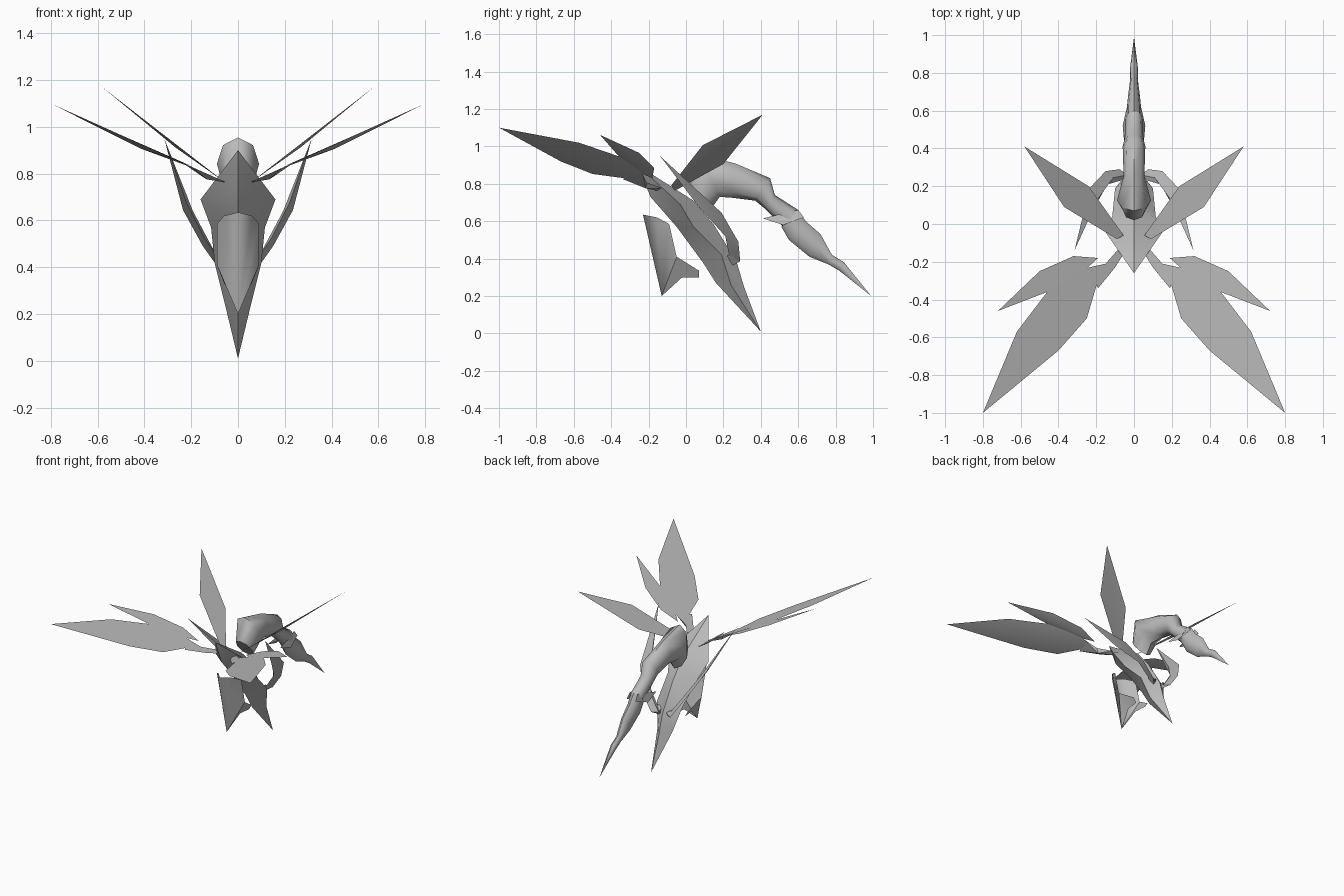
import bpy, math
from mathutils import Vector

cube = bpy.data.objects.get("Cube")
if cube:
    bpy.data.objects.remove(cube)

grey = bpy.data.materials.new("plain grey")
grey.use_nodes = True
COLOUR = (0.5, 0.5, 0.5, 1)
grey.diffuse_color = COLOUR
grey.node_tree.nodes["Principled BSDF"].inputs["Base Color"].default_value = COLOUR


def make(name, verts, faces, mirror=False, smooth=30):
    mesh = bpy.data.meshes.new(name)
    mesh.from_pydata([tuple(v) for v in verts], [], faces)
    mesh.materials.append(grey)
    obj = bpy.data.objects.new(name, mesh)
    bpy.context.collection.objects.link(obj)
    bpy.ops.object.select_all(action='DESELECT')
    obj.select_set(True)
    bpy.context.view_layer.objects.active = obj
    bpy.ops.object.mode_set(mode='EDIT')
    bpy.ops.mesh.select_all(action='SELECT')
    bpy.ops.mesh.normals_make_consistent(inside=False)
    bpy.ops.object.mode_set(mode='OBJECT')
    bpy.ops.object.shade_smooth_by_angle(angle=math.radians(smooth))
    if mirror:
        obj.modifiers.new("mirror", 'MIRROR')
    return obj


def loft(name, rings, start=None, end=None, **kw):
    """Skin equal rings; each end closes to a point, or flat."""
    n = len(rings[0])
    verts = [p for ring in rings for p in ring]
    faces = [(r * n + i, r * n + (i + 1) % n, (r + 1) * n + (i + 1) % n, (r + 1) * n + i)
             for r in range(len(rings) - 1) for i in range(n)]
    for point, base in ((start, 0), (end, len(verts) - n)):
        if point:
            verts.append(point)
            faces += [(base + i, base + (i + 1) % n, len(verts) - 1) for i in range(n)]
        else:
            faces.append(tuple(range(base, base + n)))
    return make(name, verts, faces, **kw)


def blade(name, outline, height, slope, depth):
    """Flat-topped feather on a sloping plane, its underside swollen to a point."""
    top = [Vector((x, y, height + slope * x)) for x, y in outline]
    n = len(top)
    belly = sum(top, Vector()) / n - Vector((0, 0, depth))
    faces = [tuple(range(n))] + [(i, (i + 1) % n, n) for i in range(n)]
    return make(name, top + [belly], faces, mirror=True, smooth=20)


def oval(top, bottom, half_width, sides=8):
    """Ring across the middle plane between a top and a bottom (y, z) point."""
    t, b = Vector((0, *top)), Vector((0, *bottom))
    mid, half = (t + b) / 2, (t - b) / 2
    return [mid + half * math.cos(a) + Vector((half_width * math.sin(a), 0, 0))
            for a in (math.tau * i / sides for i in range(sides))]


def kite(keel, side, back):
    """Four-cornered body section from keel, side and back points."""
    x, y, z = side
    return [(0, *keel), (x, y, z), (0, *back), (-x, y, z)]


# Pointed body, with a flat sloping back and a keel
loft("body", [
    kite((-.19, .73), (.16, -.03, .69), (.04, .71)),
    kite((-.05, .57), (.115, .04, .57), (.15, .58)),
    kite((.09, .38), (.1, .19, .42), (.27, .385)),
    kite((.16, .27), (.06, .24, .26), (.31, .25)),
], start=(0, -.26, .9), end=(0, .4, .01), smooth=35)

# Arched neck and the slender head hanging from it
loft("neck", [
    oval((.02, .8), (.13, .66), .06),
    oval((.07, .955), (.18, .73), .09),
    oval((.26, .91), (.25, .725), .055),
    oval((.45, .83), (.37, .71), .06),
    oval((.475, .74), (.43, .66), .05),
    oval((.6, .66), (.52, .57), .045),
], smooth=50)
loft("head", [
    oval((.6, .66), (.51, .57), .042),
    oval((.64, .6), (.55, .5), .04),
    oval((.72, .53), (.66, .41), .03),
    oval((.78, .42), (.76, .37), .02),
    oval((.845, .38), (.82, .335), .02),
], end=(0, .99, .2), smooth=50)

# Swept-back barbs at the sides of the head
make("head_barbs", [(.05, .41, .615), (.06, .52, .58), (.035, .63, .62), (.03, .6, .66), (.03, .53, .61)],
     [(0, 1, 4), (1, 2, 4), (2, 3, 4), (3, 0, 4), (0, 1, 2, 3)], mirror=True)

# Large front wings: arm, main feather and side feather
blade("front_wing_arms", [(.05, -.15), (.08, -.13), (.15, -.21), (.24, -.23), (.19, -.34), (.1, -.23)],
      .74, .45, .025)
blade("front_wings", [(.17, -.23), (.25, -.23), (.36, -.28), (.46, -.36), (.62, -.57), (.8, -1),
                      (.4, -.67), (.25, -.5)], .74, .45, .02)
blade("side_feathers", [(.19, -.18), (.32, -.17), (.5, -.25), (.72, -.46), (.46, -.36), (.25, -.235)],
      .745, .44, .012)

# Upright rear wings
blade("rear_wings", [(.055, -.06), (.09, -.08), (.37, .09), (.58, .41), (.24, .2)], .72, .775, .015)

# Hooked limbs ending in long spikes
pairs = [((.075, .29, .385), (.07, .23, .42)),
         ((.15, .28, .49), (.14, .21, .52)),
         ((.235, .19, .645), (.22, .07, .675))]
limb_rings = []
for outer, inner in pairs:
    mid = (Vector(outer) + Vector(inner)) / 2
    limb_rings.append([outer, inner, mid + Vector((-.035, 0, -.02))])
loft("limbs", limb_rings, end=(.315, -.14, .95), mirror=True)

# Struts joining the limbs to the body
loft("limb_struts", [[(.03, .24, .36), (.03, .2, .4), (.03, .27, .4)], limb_rings[0]], mirror=True)

# Folded shield hanging in front
make("shield", [(0, -.23, .635), (.06, -.155, .62), (.09, -.09, .585), (.09, -.05, .41),
                (0, -.13, .2), (.06, .07, .335), (.04, .07, .3), (.03, -.02, .3)],
     [(0, 1, 2, 3, 4), (3, 5, 6, 7), (3, 7, 4)], mirror=True, smooth=20)
